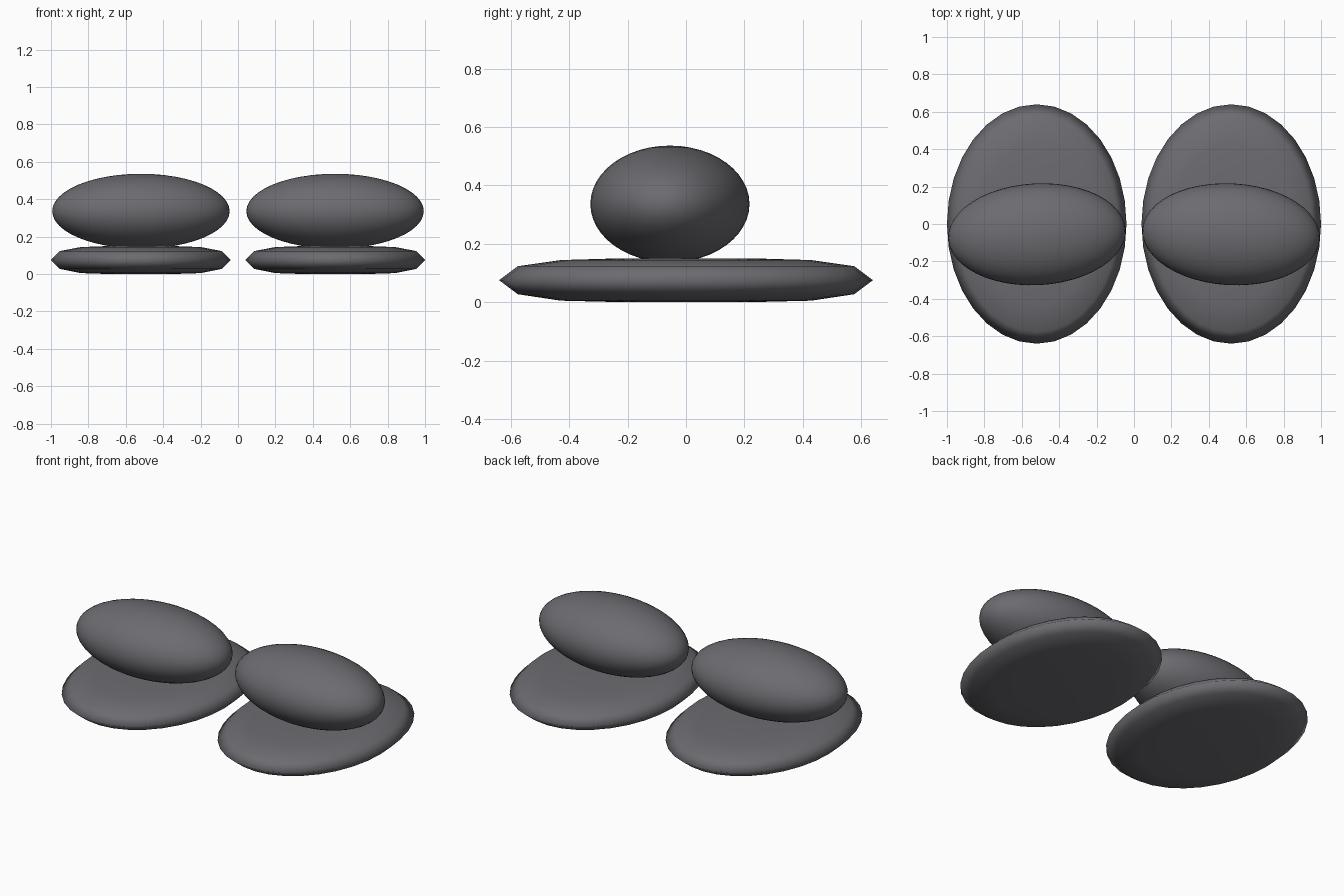
import bpy, bmesh
from math import cos, sin, pi, radians

old = bpy.data.objects.get("Cube")
if old:
    bpy.data.objects.remove(old, do_unlink=True)

# Single dark grey felt colour
felt = bpy.data.materials.new("dark_grey_felt")
felt.use_nodes = True
colour = (0.15, 0.148, 0.163, 1)
felt.diffuse_color = colour
felt.node_tree.nodes["Principled BSDF"].inputs["Base Color"].default_value = colour


def finish(bm, name, location, turn=0):
    bmesh.ops.recalc_face_normals(bm, faces=bm.faces)
    for f in bm.faces:
        f.smooth = True
    mesh = bpy.data.meshes.new(name)
    bm.to_mesh(mesh)
    bm.free()
    mesh.materials.append(felt)
    obj = bpy.data.objects.new(name, mesh)
    obj.location = location
    obj.rotation_euler.z = turn
    bpy.context.collection.objects.link(obj)


def sole(name, x):
    # Oval pad built from stacked rings: (scale, height)
    profile = [(0.35, 0.0), (0.67, 0.005), (0.9, 0.027), (1, 0.075),
               (0.9, 0.123), (0.67, 0.144), (0.35, 0.15)]
    bm = bmesh.new()
    n = 32
    rings = [[bm.verts.new((0.48 * s * cos(2 * pi * i / n),
                            0.64 * s * sin(2 * pi * i / n), z))
              for i in range(n)] for s, z in profile]
    for a, b in zip(rings, rings[1:]):
        for i in range(n):
            j = (i + 1) % n
            bm.faces.new((a[i], a[j], b[j], b[i]))
    bm.faces.new(rings[0])
    bm.faces.new(rings[-1])
    finish(bm, name, (x, 0, 0))


def strap(name, x, turn):
    # Plump ellipsoid lying across the sole
    bm = bmesh.new()
    bmesh.ops.create_uvsphere(bm, u_segments=48, v_segments=24, radius=1)
    bmesh.ops.scale(bm, vec=(0.475, 0.272, 0.2), verts=bm.verts)
    finish(bm, name, (x, -0.055, 0.336), turn)


for side, sign in (("left", 1), ("right", -1)):
    sole(side + "_sole", 0.52 * sign)
    strap(side + "_strap", 0.519 * sign, radians(-3) * sign)
